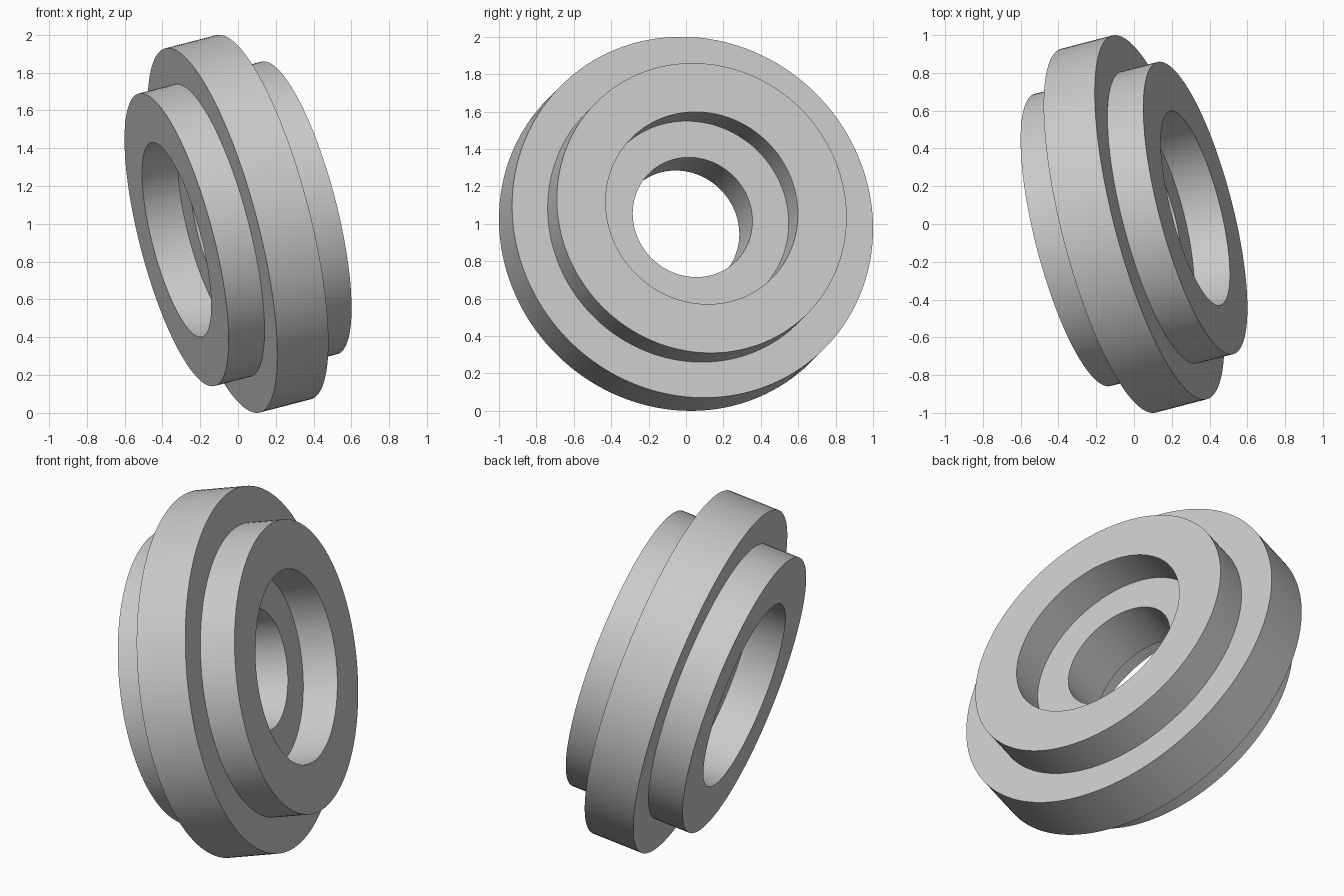
import bpy, bmesh, math
from mathutils import Vector, Matrix

if "Cube" in bpy.data.objects:
    bpy.data.objects.remove(bpy.data.objects["Cube"])

SEGMENTS = 128
AXIS = Vector((0.9387, 0.244, 0.244)).normalized()

# Half section of the ring: (radius, offset along the axis)
FLANGE_R, BOSS_R, RECESS_R, BORE_R = 0.995, 0.799, 0.53, 0.33
FLANGE_H, BOSS_H = 0.144, 0.346
half = [(BORE_R, FLANGE_H), (RECESS_R, FLANGE_H), (RECESS_R, BOSS_H),
        (BOSS_R, BOSS_H), (BOSS_R, FLANGE_H), (FLANGE_R, FLANGE_H)]
# Mirror the section to the other side of the flange
profile = half + [(r, -h) for r, h in reversed(half)]

# Lathe the closed section around z
bm = bmesh.new()
rings = []
for i in range(SEGMENTS):
    a = 2 * math.pi * i / SEGMENTS
    rings.append([bm.verts.new((r * math.cos(a), r * math.sin(a), h)) for r, h in profile])
n = len(profile)
for i in range(SEGMENTS):
    p, q = rings[i], rings[(i + 1) % SEGMENTS]
    for j in range(n):
        k = (j + 1) % n
        bm.faces.new((p[j], q[j], q[k], p[k]))
bmesh.ops.recalc_face_normals(bm, faces=bm.faces)

# Tilt the axis and lift the ring onto the ground
tilt = Vector((0, 0, 1)).rotation_difference(AXIS).to_matrix().to_4x4()
bm.transform(Matrix.Translation((0, 0, 1)) @ tilt)
mesh = bpy.data.meshes.new("flanged_ring")
bm.to_mesh(mesh)
bm.free()

ring = bpy.data.objects.new("flanged_ring", mesh)
bpy.context.collection.objects.link(ring)
grey = bpy.data.materials.new("light_grey")
grey.diffuse_color = (0.6, 0.6, 0.6, 1)
grey.use_nodes = True
grey.node_tree.nodes["Principled BSDF"].inputs["Base Color"].default_value = grey.diffuse_color
mesh.materials.append(grey)

# Smooth walls with crisp rims
bpy.context.view_layer.objects.active = ring
ring.select_set(True)
bpy.ops.object.shade_smooth_by_angle(angle=math.radians(30))
